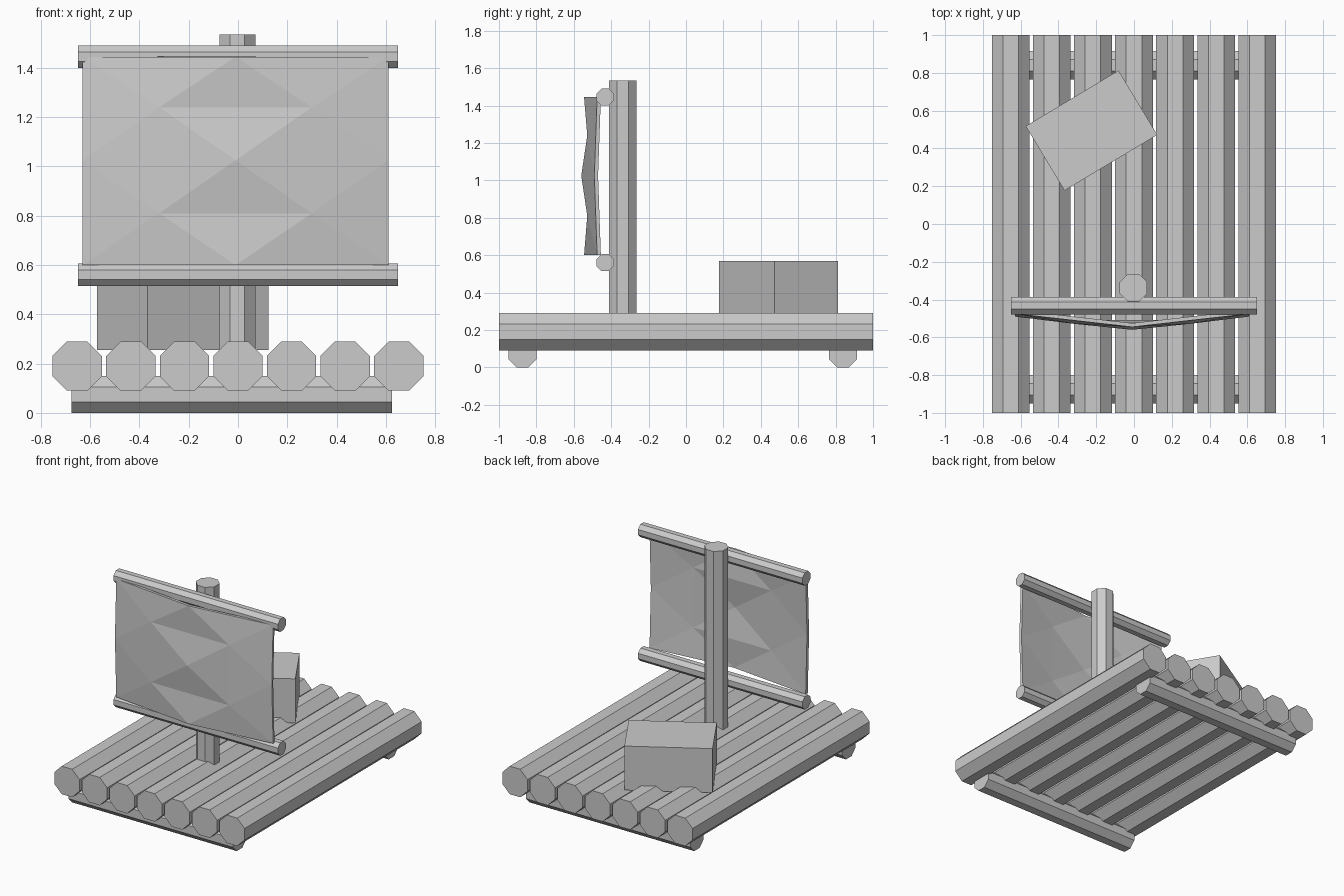
import bpy, math
from mathutils import Vector, Matrix

if "Cube" in bpy.data.objects:
    bpy.data.objects.remove(bpy.data.objects["Cube"])


def make(name, verts, faces):
    mesh = bpy.data.meshes.new(name)
    mesh.from_pydata(verts, [], faces)
    mesh.update()
    ob = bpy.data.objects.new(name, mesh)
    bpy.context.collection.objects.link(ob)
    return ob


def log(name, start, end, apothem):
    """Eight-sided pole from start to end with flats facing the axes."""
    start, end = Vector(start), Vector(end)
    axis = end - start
    bpy.ops.mesh.primitive_cylinder_add(
        vertices=8, radius=apothem / math.cos(math.pi / 8), depth=axis.length)
    ob = bpy.context.object
    ob.name = name
    ob.data.transform(Matrix.Rotation(math.pi / 8, 4, 'Z'))
    ob.data.transform(axis.to_track_quat('Z', 'Y').to_matrix().to_4x4())
    ob.location = (start + end) / 2
    return ob


# Deck logs
for i in range(7):
    x = (i - 3) * 0.2175
    log(f"deck_log_{i + 1}", (x, -1, 0.19), (x, 1, 0.19), 0.1)

# Cross beams under the deck
for name, y in (("front_cross_beam", -0.875), ("back_cross_beam", 0.84)):
    log(name, (-0.675, y, 0.075), (0.625, y, 0.075), 0.075)

# Mast and the two yards
log("mast", (-0.003, -0.338, 0.2), (-0.003, -0.338, 1.535), 0.073)
for name, z in (("upper_yard", 1.445), ("lower_yard", 0.56)):
    log(name, (-0.65, -0.432, z), (0.65, -0.432, z), 0.046)

# Sail: 3 x 3 grid plus a middle point in each quarter, bulging forward
xs, zs = (-0.63, -0.01, 0.61), (0.60, 1.025, 1.445)
verts = [(x, -0.475 - (0.07 if i == 1 else 0) - (0.015 if j == 1 else 0), z)
         for j, z in enumerate(zs) for i, x in enumerate(xs)]
verts += [(x, -0.528, z) for z in (0.81, 1.24) for x in (-0.32, 0.30)]
BL, BR, TL, TR = 9, 10, 11, 12
faces = [(0, 1, BL), (3, 0, BL), (1, 2, BR), (2, 5, BR),
         (7, 6, TL), (6, 3, TL), (8, 7, TR), (5, 8, TR),
         (BL, 1, BR), (4, BL, BR), (TL, TR, 7), (TR, TL, 4),
         (3, BL, TL), (BL, 4, TL), (BR, 5, TR), (4, BR, TR)]
sail = make("sail", verts, faces)
mod = sail.modifiers.new("thickness", 'SOLIDIFY')
mod.thickness = 0.02
mod.offset = -1

# Cargo crate, turned on the deck
bpy.ops.mesh.primitive_cube_add(size=1, location=(-0.225, 0.495, 0.4125),
                                rotation=(0, 0, math.radians(31)))
crate = bpy.context.object
crate.name = "cargo_crate"
crate.scale = (0.573, 0.398, 0.315)
